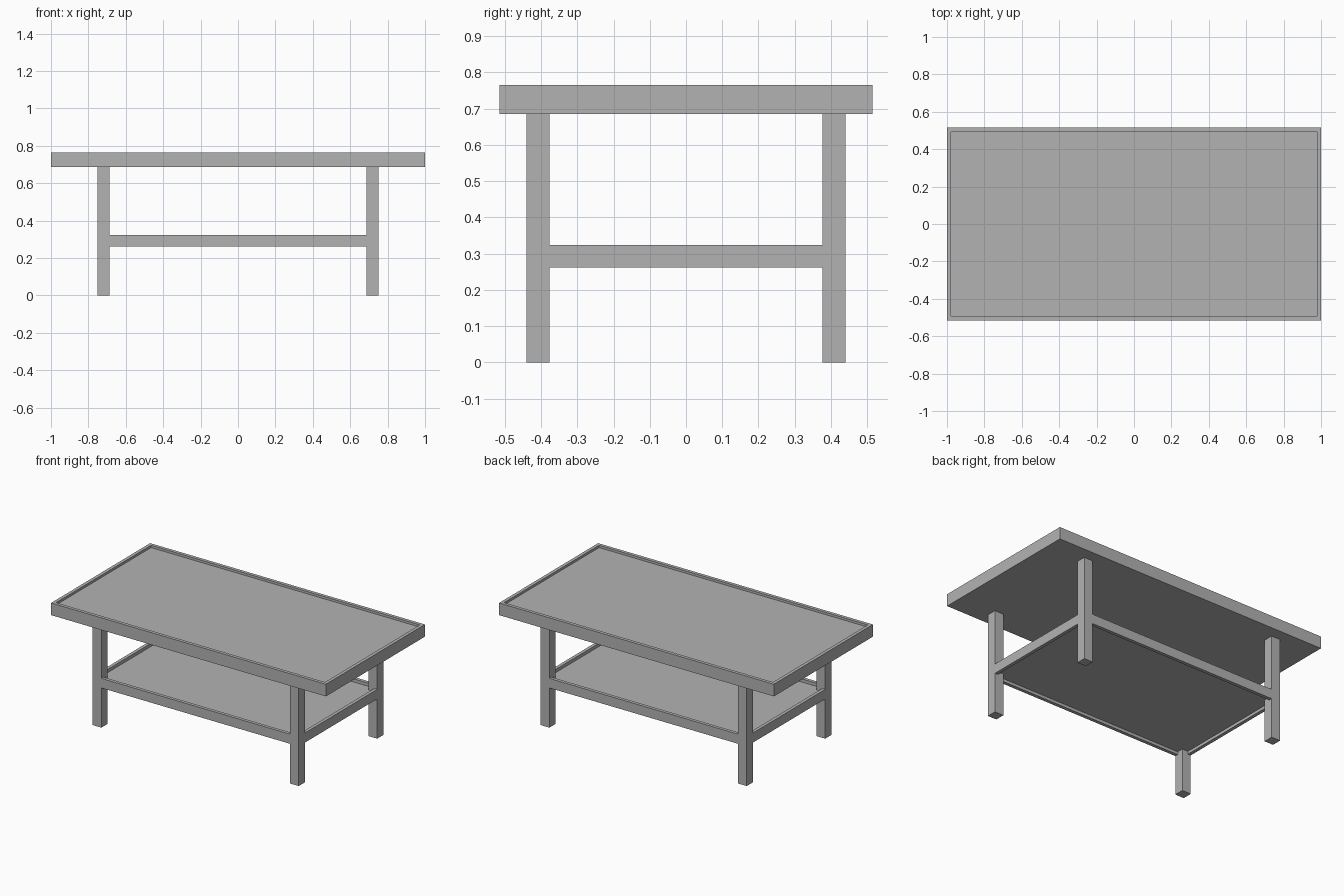
import bpy

if "Cube" in bpy.data.objects:
    bpy.data.objects.remove(bpy.data.objects["Cube"], do_unlink=True)

grey = bpy.data.materials.new("plain grey")
grey.use_nodes = True
grey.diffuse_color = (0.45, 0.45, 0.45, 1)
grey.node_tree.nodes["Principled BSDF"].inputs["Base Color"].default_value = grey.diffuse_color


def box(name, low, high):
    """Add a box between two opposite corners."""
    centre = [(a + b) / 2 for a, b in zip(low, high)]
    bpy.ops.mesh.primitive_cube_add(size=1, location=centre)
    ob = bpy.context.object
    ob.name = name
    ob.scale = [b - a for a, b in zip(low, high)]
    bpy.ops.object.transform_apply(location=False, rotation=False, scale=True)
    ob.data.materials.append(grey)
    return ob


def frame(name, hx, hy, width, z0, z1, inset=0):
    """Add four bars around a rectangle; inset leaves room for corner posts."""
    ex, ey = hx - inset, hy - max(inset, width)
    for side, s in (("front", -1), ("back", 1)):
        ys = sorted((s * hy, s * (hy - width)))
        box(f"{side}_{name}", (-ex, ys[0], z0), (ex, ys[1], z1))
    for side, s in (("right", -1), ("left", 1)):
        xs = sorted((s * hx, s * (hx - width)))
        box(f"{side}_{name}", (xs[0], -ey, z0), (xs[1], ey, z1))


# Overall sizes
TOP_X, TOP_Y, TOP_Z0, TOP_Z1 = 1.0, 0.515, 0.685, 0.765
LEG_X, LEG_Y, LEG = 0.75, 0.44, 0.064
RIM, RAIL = 0.022, 0.022

# Tabletop: recessed panel inside a thin raised rim
box("tabletop_panel", (RIM - TOP_X, RIM - TOP_Y, TOP_Z0),
    (TOP_X - RIM, TOP_Y - RIM, TOP_Z1 - 0.015))
frame("tabletop_rim", TOP_X, TOP_Y, RIM, TOP_Z0, TOP_Z1)

# Four square legs
for side, sx in (("right", -1), ("left", 1)):
    for end, sy in (("front", -1), ("back", 1)):
        xs = sorted((sx * LEG_X, sx * (LEG_X - LEG)))
        ys = sorted((sy * LEG_Y, sy * (LEG_Y - LEG)))
        box(f"{end}_{side}_leg", (xs[0], ys[0], 0), (xs[1], ys[1], TOP_Z0))

# Lower shelf: rails flush with the legs around a recessed panel
frame("shelf_rail", LEG_X, LEG_Y, RAIL, 0.261, 0.324, LEG)
box("shelf_panel", (RAIL - LEG_X, RAIL - LEG_Y, 0.28),
    (LEG_X - RAIL, LEG_Y - RAIL, 0.303))
